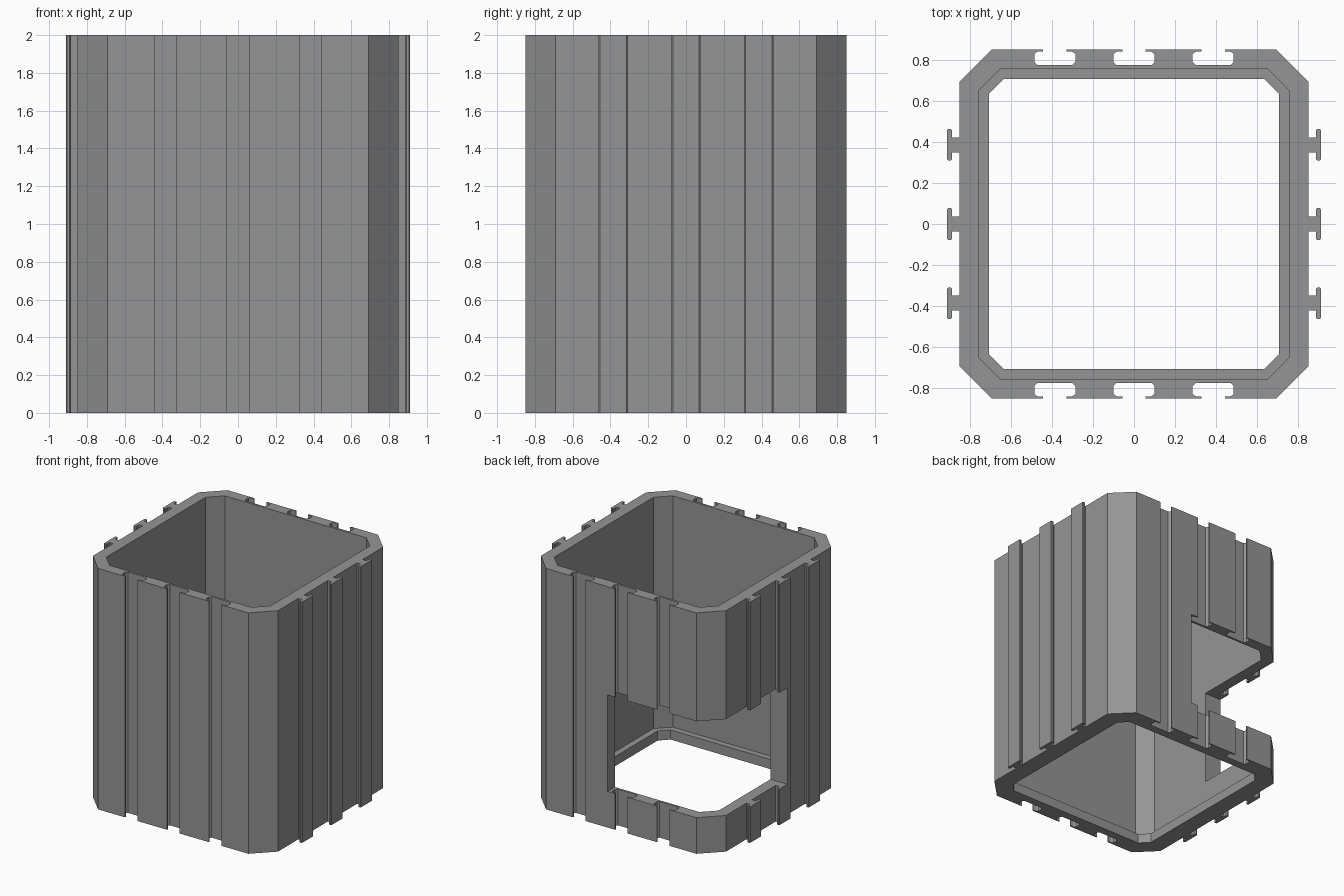
import bpy, bmesh

cube = bpy.data.objects.get("Cube")
if cube:
    bpy.data.objects.remove(cube, do_unlink=True)

grey = bpy.data.materials.new("plain grey")
grey.use_nodes = True
GREY = (0.3, 0.3, 0.3, 1)
grey.diffuse_color = GREY
grey.node_tree.nodes["Principled BSDF"].inputs["Base Color"].default_value = GREY

HEIGHT = 2.0
HALF = 0.85          # outer half width
PITCH = 0.385        # spacing of slots and ribs
OFFSETS = [-PITCH, 0, PITCH]


def prism(name, outline, z0, z1):
    """Extrude a flat outline from z0 to z1."""
    bm = bmesh.new()
    face = bm.faces.new([bm.verts.new((x, y, z0)) for x, y in outline])
    top = bmesh.ops.extrude_face_region(bm, geom=[face])["geom"]
    bmesh.ops.translate(bm, vec=(0, 0, z1 - z0),
                        verts=[g for g in top if isinstance(g, bmesh.types.BMVert)])
    bmesh.ops.recalc_face_normals(bm, faces=bm.faces)
    mesh = bpy.data.meshes.new(name)
    bm.to_mesh(mesh)
    bm.free()
    obj = bpy.data.objects.new(name, mesh)
    mesh.materials.append(grey)
    bpy.context.collection.objects.link(obj)
    return obj


def octagon(half, flat):
    """Square outline with cut corners."""
    return [(half, -flat), (half, flat), (flat, half), (-flat, half),
            (-half, flat), (-half, -flat), (-flat, -half), (flat, -half)]


def cut(obj, cutter):
    mod = obj.modifiers.new("cut", 'BOOLEAN')
    mod.operation = 'DIFFERENCE'
    mod.solver = 'EXACT'
    mod.object = cutter
    bpy.context.view_layer.objects.active = obj
    bpy.ops.object.modifier_apply(modifier=mod.name)


# Undercut slot, drawn as half of a section: (offset along wall, depth)
SLOT = [(0.057, 0), (0.057, 0.01), (0.085, 0.012), (0.1, 0.022),
        (0.1, 0.062), (0.085, 0.077)]


def slotted_side():
    """Points of one wall, running along +x, as (x, inset)."""
    points = []
    for c in OFFSETS:
        points += [(c - w, d) for w, d in SLOT]
        points += [(c + w, d) for w, d in reversed(SLOT)]
    return points


# Body outline: cut corners with slots in the front and back walls
flat = 0.69
front = [(x, -HALF + d) for x, d in slotted_side()]
back = [(-x, -y) for x, y in front]
outline = ([(-flat, -HALF)] + front + [(flat, -HALF), (HALF, -flat), (HALF, flat),
           (flat, HALF)] + back + [(-flat, HALF), (-HALF, flat), (-HALF, -flat)])
body = prism("body", outline, 0, HEIGHT)

# Cutters: main cavity, smaller floor hole and the corner window
cavity = prism("cavity_cutter", octagon(0.755, 0.65), 0.08, HEIGHT + 0.1)
floor_hole = prism("floor_hole_cutter", octagon(0.705, 0.635), -0.1, 0.2)
window = prism("window_cutter", [(-1.2, -0.03), (0.125, -0.03), (0.125, 1.2), (-1.2, 1.2)],
               0.3, 1.1)
for cutter in (cavity, floor_hole, window):
    cutter.hide_render = True
    cut(body, cutter)

# T-shaped ribs on both sides
RIB = [(HALF - 0.01, 0.037), (0.885, 0.037), (0.885, 0.07), (0.891, 0.077),
       (0.904, 0.077), (0.91, 0.07)]
for side, label in ((1, "left"), (-1, "right")):
    for i, c in enumerate(OFFSETS):
        half = [(x, y) for x, y in RIB]
        section = half + [(x, -y) for x, y in reversed(half)]
        rib = prism(f"{label}_rib_{i + 1}", [(side * x, c + y) for x, y in section],
                    0, HEIGHT)
        if side < 0 and c >= 0:
            cut(rib, window)

for cutter in (cavity, floor_hole, window):
    bpy.data.objects.remove(cutter, do_unlink=True)
